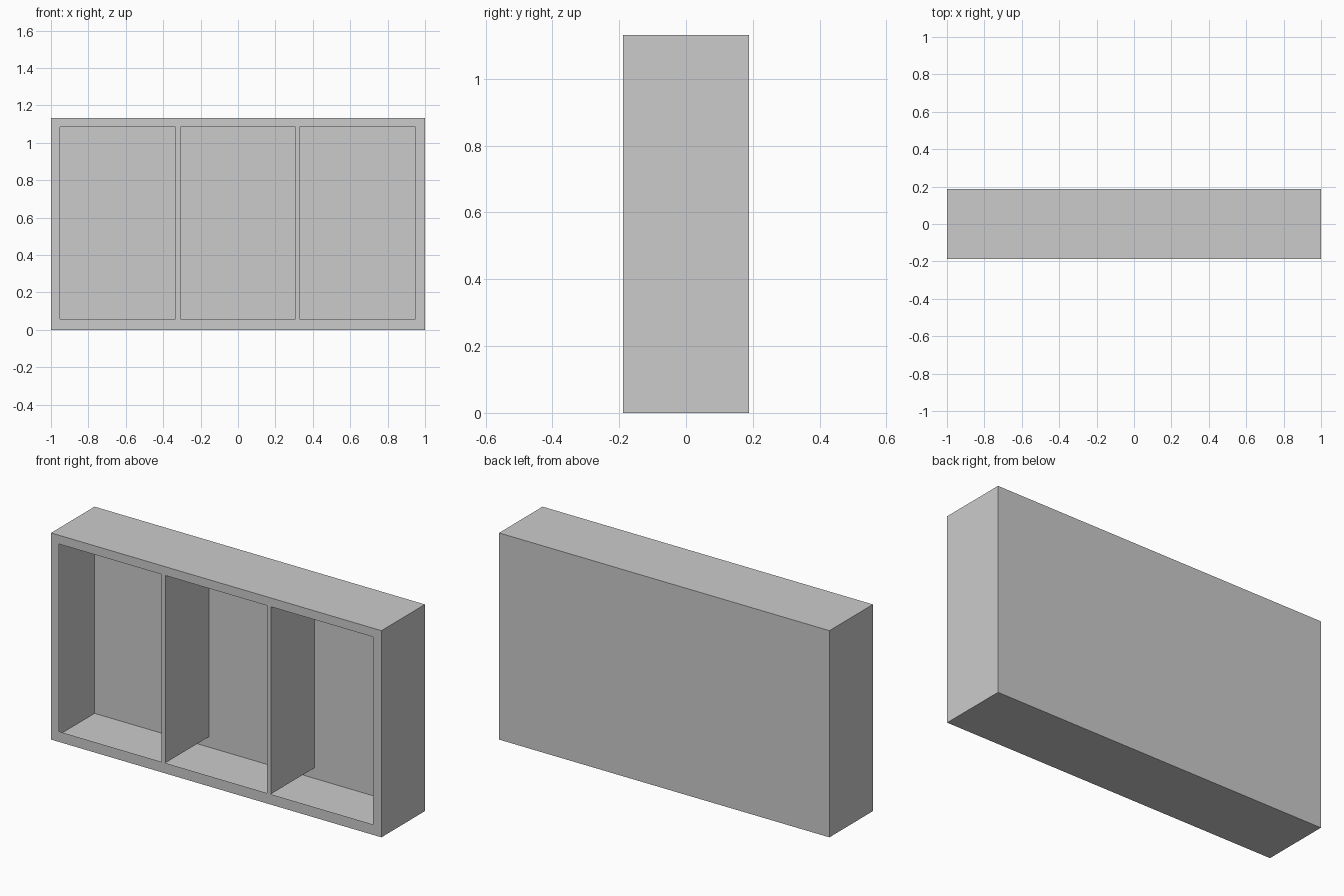
import bpy, bmesh
from mathutils import Vector

if "Cube" in bpy.data.objects:
    bpy.data.objects.remove(bpy.data.objects["Cube"])

HALF_W, HALF_D, HEIGHT = 1.0, 0.188, 1.131
XS = [-HALF_W, -0.953, -0.333, -0.308, 0.308, 0.330, 0.950, HALF_W]
ZS = [0.0, 0.057, 1.083, HEIGHT]


def finish(bm, name):
    mesh = bpy.data.meshes.new(name)
    bm.to_mesh(mesh)
    bm.free()
    obj = bpy.data.objects.new(name, mesh)
    bpy.context.collection.objects.link(obj)


def open_box(name, x0, x1, z0, z1, drop):
    """Thin box spanning the full depth, without the faces whose normals are in drop."""
    bm = bmesh.new()
    bmesh.ops.create_cube(bm, size=1)
    bm.normal_update()
    gone = [f for f in bm.faces if any(f.normal.dot(Vector(d)) > 0.9 for d in drop)]
    bmesh.ops.delete(bm, geom=gone, context='FACES')
    bmesh.ops.scale(bm, vec=(x1 - x0, 2 * HALF_D, z1 - z0), verts=bm.verts)
    bmesh.ops.translate(bm, vec=((x0 + x1) / 2, 0, (z0 + z1) / 2), verts=bm.verts)
    finish(bm, name)


FRONT, BACK = (0, -1, 0), (0, 1, 0)

# Hollow case: back, sides, top and bottom sheets
open_box("case_shell", -HALF_W, HALF_W, 0, HEIGHT, [FRONT])

# Front frame: flat sheet with three openings
bm = bmesh.new()
grid = [[bm.verts.new((x, -HALF_D, z)) for z in ZS] for x in XS]
for i in range(len(XS) - 1):
    for k in range(len(ZS) - 1):
        if k == 1 and i in (1, 3, 5):
            continue
        bm.faces.new((grid[i][k], grid[i + 1][k], grid[i + 1][k + 1], grid[i][k + 1]))
finish(bm, "front_frame")

# Dividers running from the frame bars to the back
for side, i in (("left", 2), ("right", 4)):
    open_box(side + "_divider", XS[i], XS[i + 1], ZS[1], ZS[2], [FRONT, BACK])
